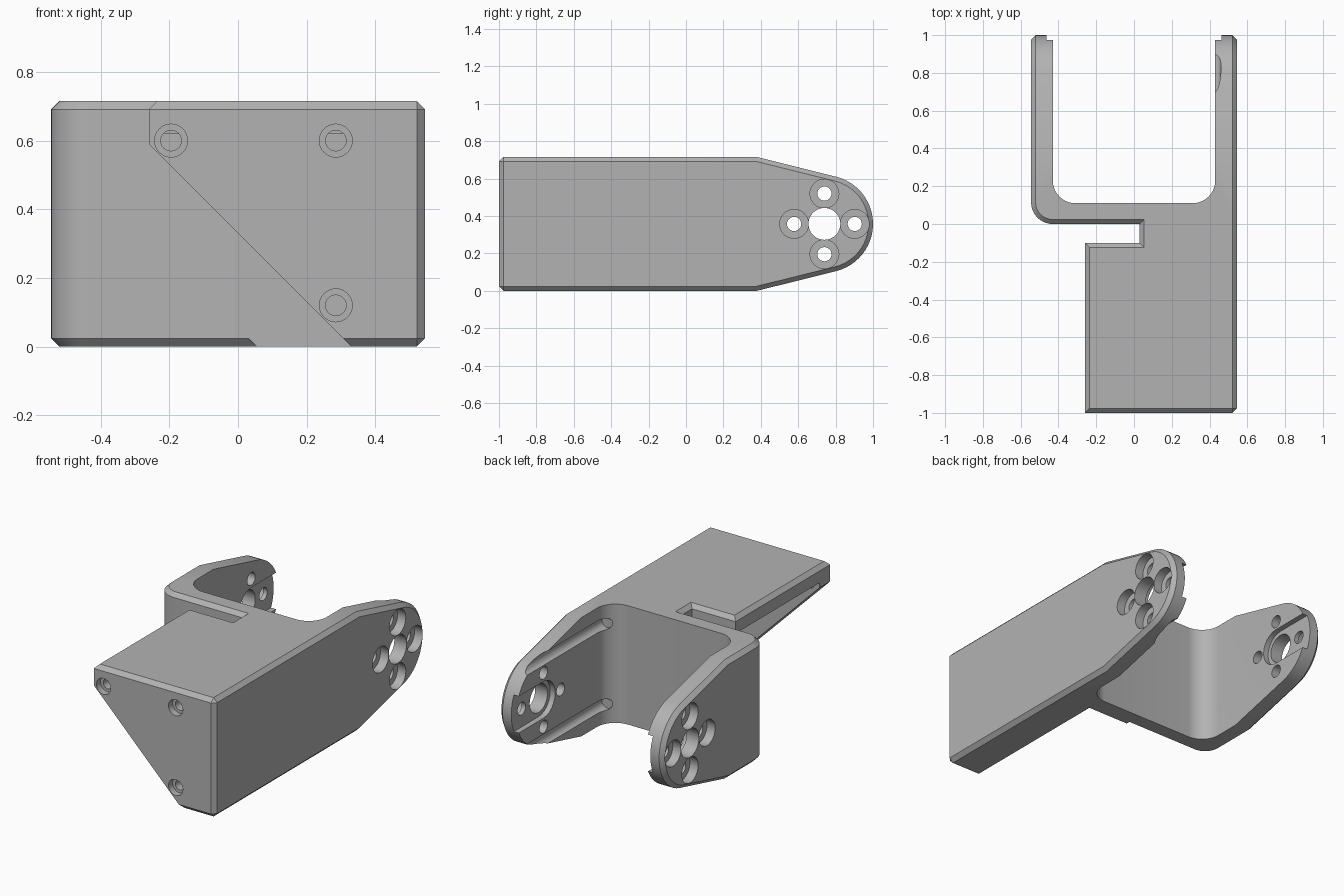
import bpy, bmesh, math
from mathutils import Matrix, Vector

cube = bpy.data.objects.get("Cube")
if cube:
    bpy.data.objects.remove(cube, do_unlink=True)

H, W, T, C = 0.715, 0.545, 0.115, 0.024   # height, half width, wall, chamfer
MID, PIVOT = H / 2, 0.74                  # arm pivot in z and y
AXES = {"x": lambda u, v, d: Vector((d, u, v)),
        "y": lambda u, v, d: Vector((u, d, v)),
        "z": lambda u, v, d: Vector((u, v, d))}

grey = bpy.data.materials.new("plain grey")
grey.use_nodes = True
GREY = (0.45, 0.45, 0.45, 1)
grey.diffuse_color = GREY
grey.node_tree.nodes["Principled BSDF"].inputs["Base Color"].default_value = GREY


def prism(outline, axis, a, b):
    """Extrude a 2D outline along an axis from a to b."""
    bm = bmesh.new()
    ends = [[bm.verts.new(AXES[axis](u, v, d)) for u, v in outline] for d in (a, b)]
    for end in ends:
        bm.faces.new(end)
    n = len(outline)
    for i in range(n):
        j = (i + 1) % n
        bm.faces.new((ends[0][i], ends[0][j], ends[1][j], ends[1][i]))
    bmesh.ops.recalc_face_normals(bm, faces=bm.faces)
    return bm


def box(x0, x1, y0, y1, z0, z1):
    return prism([(x0, y0), (x1, y0), (x1, y1), (x0, y1)], "z", z0, z1)


def circle(u, v, r, n=40):
    return [(u + r * math.cos(2 * math.pi * i / n), v + r * math.sin(2 * math.pi * i / n))
            for i in range(n)]


def bevel(bm, edges, size, segments=1):
    bmesh.ops.bevel(bm, geom=list(edges), offset=size, segments=segments,
                    profile=0.5, affect="EDGES", clamp_overlap=False)
    bm.normal_update()


def upright(bm, test):
    return [e for e in bm.edges
            if abs((e.verts[0].co - e.verts[1].co).z) > 0.1
            and (e.verts[0].co - e.verts[1].co).xy.length < 1e-4
            and test(e.verts[0].co)]


def to_object(bm, name):
    mesh = bpy.data.meshes.new(name)
    bm.to_mesh(mesh)
    bm.free()
    mesh.materials.append(grey)
    obj = bpy.data.objects.new(name, mesh)
    bpy.context.collection.objects.link(obj)
    return obj


def combine(obj, bm, operation="DIFFERENCE"):
    tool = to_object(bm, "cutter")
    tool.hide_render = True
    mod = obj.modifiers.new("combine", "BOOLEAN")
    mod.object, mod.operation, mod.solver = tool, operation, "EXACT"
    bpy.context.view_layer.objects.active = obj
    bpy.ops.object.modifier_apply(modifier=mod.name)
    bpy.data.objects.remove(tool, do_unlink=True)


# Fork: side outline with tapered, rounded tips
tip = [(PIVOT + 0.26 * math.cos(math.radians(a)), MID + 0.26 * math.sin(math.radians(a)))
       for a in range(-75, 76, 6)]
bm = prism([(0, 0), (0.38, 0)] + tip + [(0.38, H), (0, H)], "x", -W, W)
bevel(bm, upright(bm, lambda p: p.x < 0 and p.y < 0.01), T, 10)


def is_wall(f):
    n = f.normal
    return abs(n.z) < 0.01 and (abs(n.x) > 0.01 or n.y < -0.5)


bevel(bm, [e for e in bm.edges if sum(is_wall(f) for f in e.link_faces) == 1], C)
fork = to_object(bm, "fork_bracket")

# Space between the arms, with rounded inner corners
bm = box(-W + T, W - T, 0.11, 1.3, -0.2, H + 0.2)
bevel(bm, upright(bm, lambda p: p.y < 0.2), 0.12, 10)
combine(fork, bm)

# Pivot holes, counterbores and horn slots in both arms
for s in (-1, 1):
    inner, outer = s * (W - T), s * W
    combine(fork, prism(circle(PIVOT, MID, 0.085), "x", inner - s * 0.1, outer + s * 0.1))
    for k in range(4):
        y = PIVOT + 0.162 * math.cos(k * math.pi / 2)
        z = MID + 0.162 * math.sin(k * math.pi / 2)
        combine(fork, prism(circle(y, z, 0.038, 24), "x", inner - s * 0.1, outer + s * 0.1))
        combine(fork, prism(circle(y, z, 0.077), "x", outer - s * 0.055, outer + s * 0.1))
    slot = [(1.2, MID - 0.11), (1.2, MID + 0.11)]
    slot += [(PIVOT + 0.11 * math.cos(math.radians(a)), MID + 0.11 * math.sin(math.radians(a)))
             for a in range(90, 271, 15)]
    combine(fork, prism(slot, "x", inner - s * 0.1, inner + s * 0.033))

# Two long rounded grooves inside one arm
for z in (0.6, H - 0.6):
    combine(fork, prism(circle(W - T - 0.005, z, 0.036, 24), "y", 0.14, 1.2))

# Front housing: L-shaped footprint leaving a gap next to the fork
bm = prism([(-0.26, -1), (W, -1), (W, 0.06), (0.03, 0.06), (0.03, -0.1), (-0.26, -0.1)],
           "z", 0, H)
rims = [e for e in bm.edges
        if sum(abs(f.normal.z) > 0.5 for f in e.link_faces) == 1
        and not all(v.co.y > 0 for v in e.verts)]
bevel(bm, rims + upright(bm, lambda p: p.x > 0.5 and p.y < -0.9), C)
housing = to_object(bm, "housing")

# Hollow inside, then the slanted cut through the lower corner
combine(housing, box(-0.5, W - T, -0.9, 0, 0.08, 0.62))
combine(housing, prism([(-0.6, 0.93), (-0.6, -0.3), (0.63, -0.3)], "y", -1.2, 0))

# Screw holes in the front plate
for x, z in ((-0.195, 0.6), (0.285, 0.6), (0.285, 0.12)):
    combine(housing, prism(circle(x, z, 0.03, 24), "y", -1.2, -0.88))
    combine(housing, prism(circle(x, z, 0.048, 32), "y", -1.2, -0.96))

# Join both into one solid
bm = bmesh.new()
bm.from_mesh(housing.data)
bpy.data.objects.remove(housing, do_unlink=True)
combine(fork, bm, "UNION")

bpy.ops.object.select_all(action="DESELECT")
fork.select_set(True)
bpy.context.view_layer.objects.active = fork
bpy.ops.object.shade_smooth_by_angle(angle=math.radians(25))
